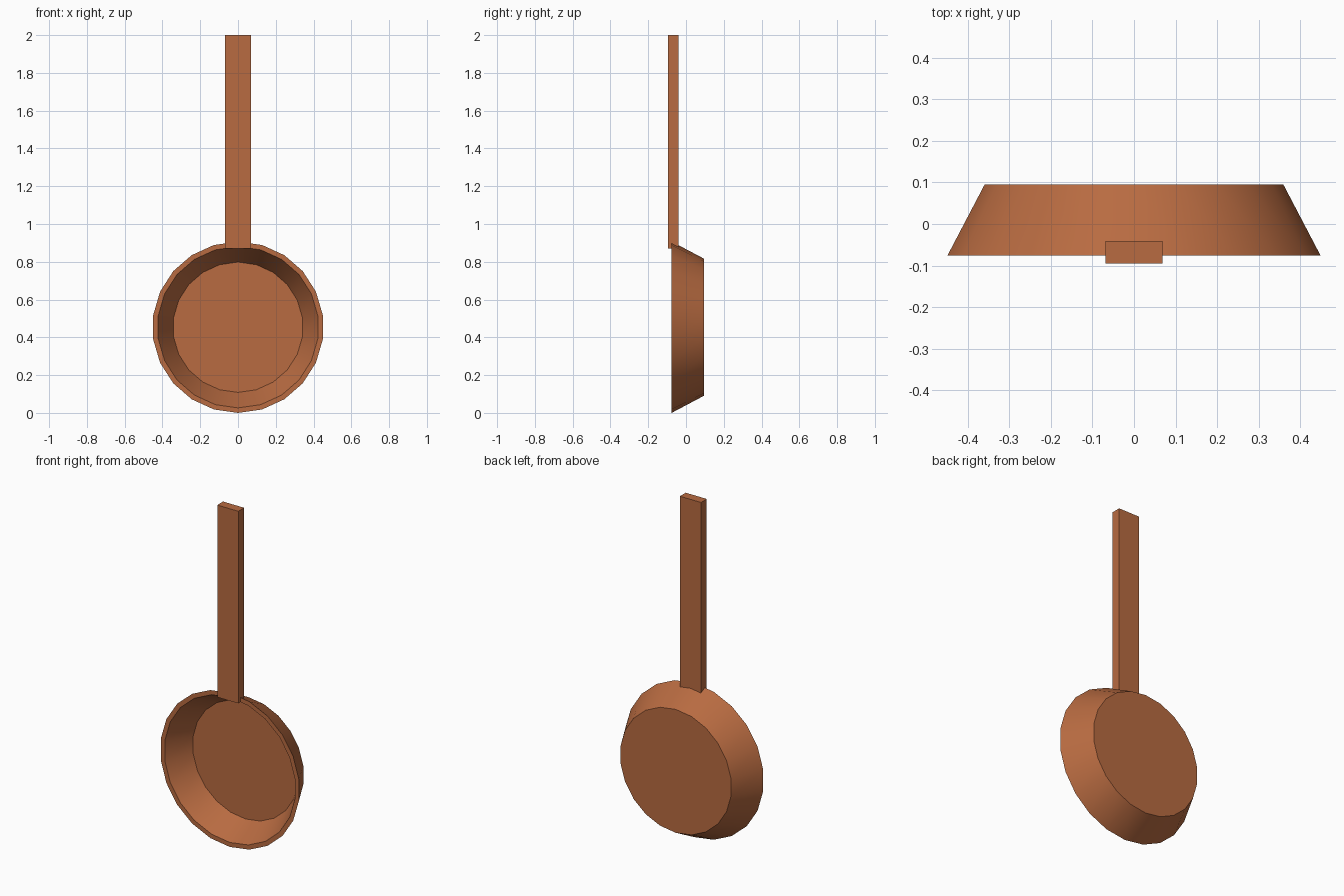
import bpy, bmesh, math

if "Cube" in bpy.data.objects:
    bpy.data.objects.remove(bpy.data.objects["Cube"])

copper = bpy.data.materials.new("copper brown")
copper.diffuse_color = (0.48, 0.147, 0.053, 1)
copper.use_nodes = True
copper.node_tree.nodes["Principled BSDF"].inputs["Base Color"].default_value = copper.diffuse_color


def make_object(name, bm):
    bmesh.ops.recalc_face_normals(bm, faces=bm.faces)
    mesh = bpy.data.meshes.new(name)
    bm.to_mesh(mesh)
    bm.free()
    mesh.materials.append(copper)
    obj = bpy.data.objects.new(name, mesh)
    bpy.context.collection.objects.link(obj)
    return obj


# Pan bowl: a 22-sided lathe about the y axis, open towards the front
SIDES, CENTRE_Z = 22, 0.4535
profile = [(0.363, 0.095), (0.4535, -0.076), (0.427, -0.076), (0.345, 0.07)]  # radius, y
bm = bmesh.new()
rings = []
for r, y in profile:
    angles = [2 * math.pi * i / SIDES for i in range(SIDES)]
    rings.append([bm.verts.new((r * math.sin(a), y, CENTRE_Z + r * math.cos(a))) for a in angles])
for a, b in zip(rings, rings[1:]):
    for i in range(SIDES):
        j = (i + 1) % SIDES
        bm.faces.new((a[i], a[j], b[j], b[i]))
bm.faces.new(rings[0])    # outer base
bm.faces.new(rings[-1])   # inner floor
bowl = make_object("pan_bowl", bm)
bpy.context.view_layer.objects.active = bowl
bowl.select_set(True)
bpy.ops.object.shade_smooth_by_angle(angle=math.radians(25))
bowl.select_set(False)

# Handle: a straight flat bar overlapping the rim
bm = bmesh.new()
bmesh.ops.create_cube(bm, size=1)
for v in bm.verts:
    v.co = (v.co.x * 0.137, v.co.y * 0.054 - 0.068, v.co.z * 1.13 + 1.435)
make_object("handle", bm)
